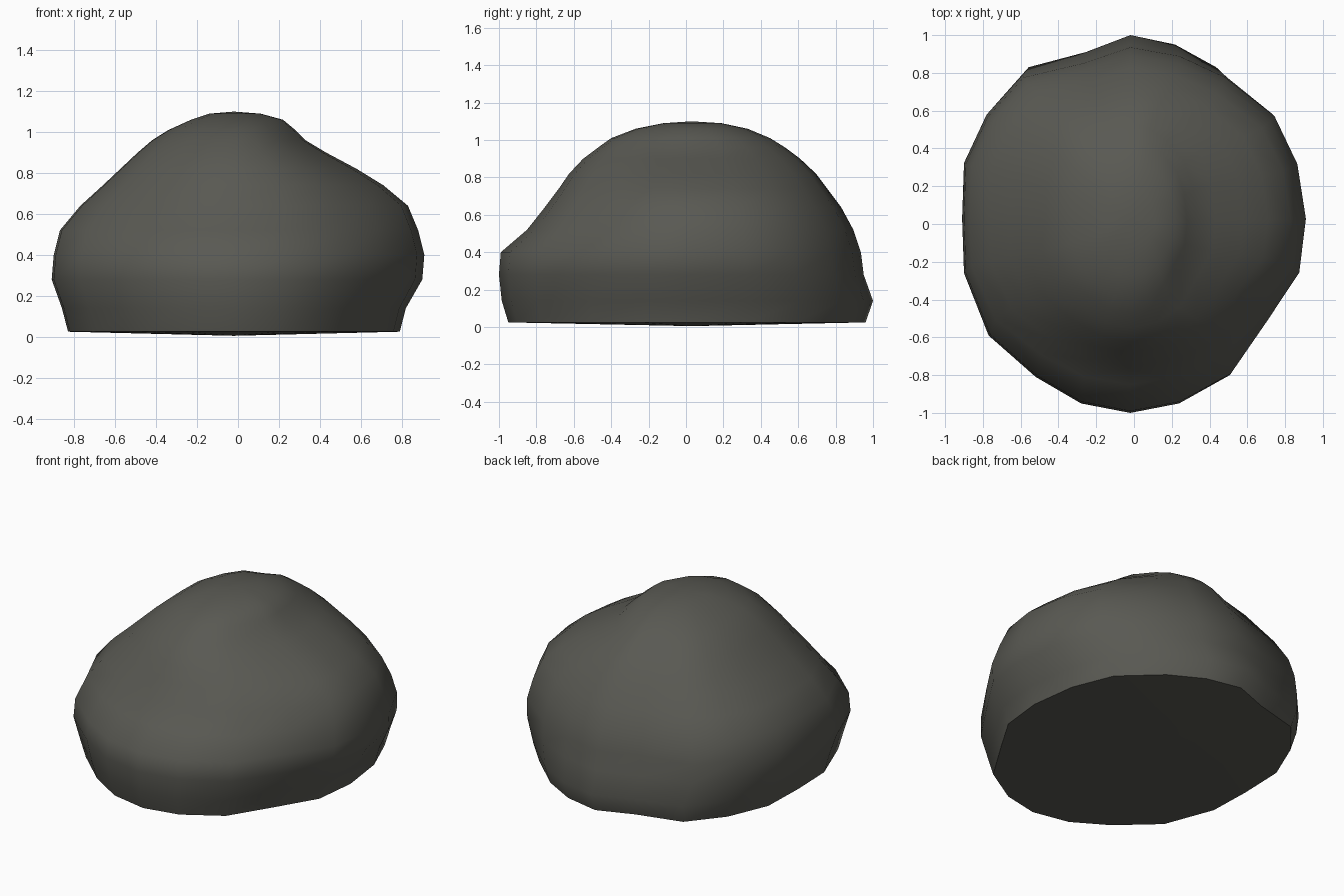
import bpy, bmesh, math

if "Cube" in bpy.data.objects:
    bpy.data.objects.remove(bpy.data.objects["Cube"])

# Plan outline of the boulder, counter-clockwise from +x
OUTLINE = [(.905, .03), (.86, .34), (.74, .61), (.48, .83), (.24, .95),
           (-.02, 1.0), (-.27, .91), (-.59, .83), (-.78, .61), (-.90, .34),
           (-.91, .03), (-.90, -.26), (-.77, -.59), (-.52, -.81), (-.28, -.95),
           (-.02, -1.0), (.24, -.95), (.51, -.80), (.70, -.52), (.87, -.26)]
# Height rings: z, reach towards -x, +x, -y, +y
RINGS = [(.025, .83, .79, .95, .96), (.14, .86, .82, .985, 1.0),
         (.28, .91, .90, 1.0, .95), (.40, .90, .91, .99, .935),
         (.52, .87, .88, .85, .895), (.64, .77, .83, .755, .83),
         (.74, .66, .71, .68, .755), (.82, .575, .58, .625, .695),
         (.90, .49, .43, .55, .61), (.96, .42, .33, .47, .53),
         (1.01, .34, .28, .40, .45), (1.06, .23, .22, .27, .33),
         (1.09, .14, .11, .12, .19)]

bm = bmesh.new()
loops = []
for z, nx, px, ny, py in RINGS:
    loop = []
    for x, y in OUTLINE:
        sx = px / .905 if x > 0 else nx / .91
        sy = py if y > 0 else ny
        loop.append(bm.verts.new((x * sx, y * sy, z)))
    loops.append(loop)

# Side skin, slightly domed base and crown
n = len(OUTLINE)
for a, b in zip(loops, loops[1:]):
    for i in range(n):
        j = (i + 1) % n
        bm.faces.new((a[i], a[j], b[j], b[i]))
base = bm.verts.new((-.02, .03, .005))
crown = bm.verts.new((-.02, .03, 1.10))
for i in range(n):
    j = (i + 1) % n
    bm.faces.new((loops[0][j], loops[0][i], base))
    bm.faces.new((loops[-1][i], loops[-1][j], crown))
bmesh.ops.recalc_face_normals(bm, faces=bm.faces)

mesh = bpy.data.meshes.new("boulder")
bm.to_mesh(mesh)
bm.free()
rock = bpy.data.objects.new("boulder", mesh)
bpy.context.collection.objects.link(rock)

# Single dark stone colour
mat = bpy.data.materials.new("dark stone grey")
mat.diffuse_color = (.10, .10, .086, 1)
mat.use_nodes = True
mat.node_tree.nodes["Principled BSDF"].inputs["Base Color"].default_value = mat.diffuse_color
mesh.materials.append(mat)

bpy.context.view_layer.objects.active = rock
rock.select_set(True)
bpy.ops.object.shade_smooth_by_angle(angle=math.radians(55))
